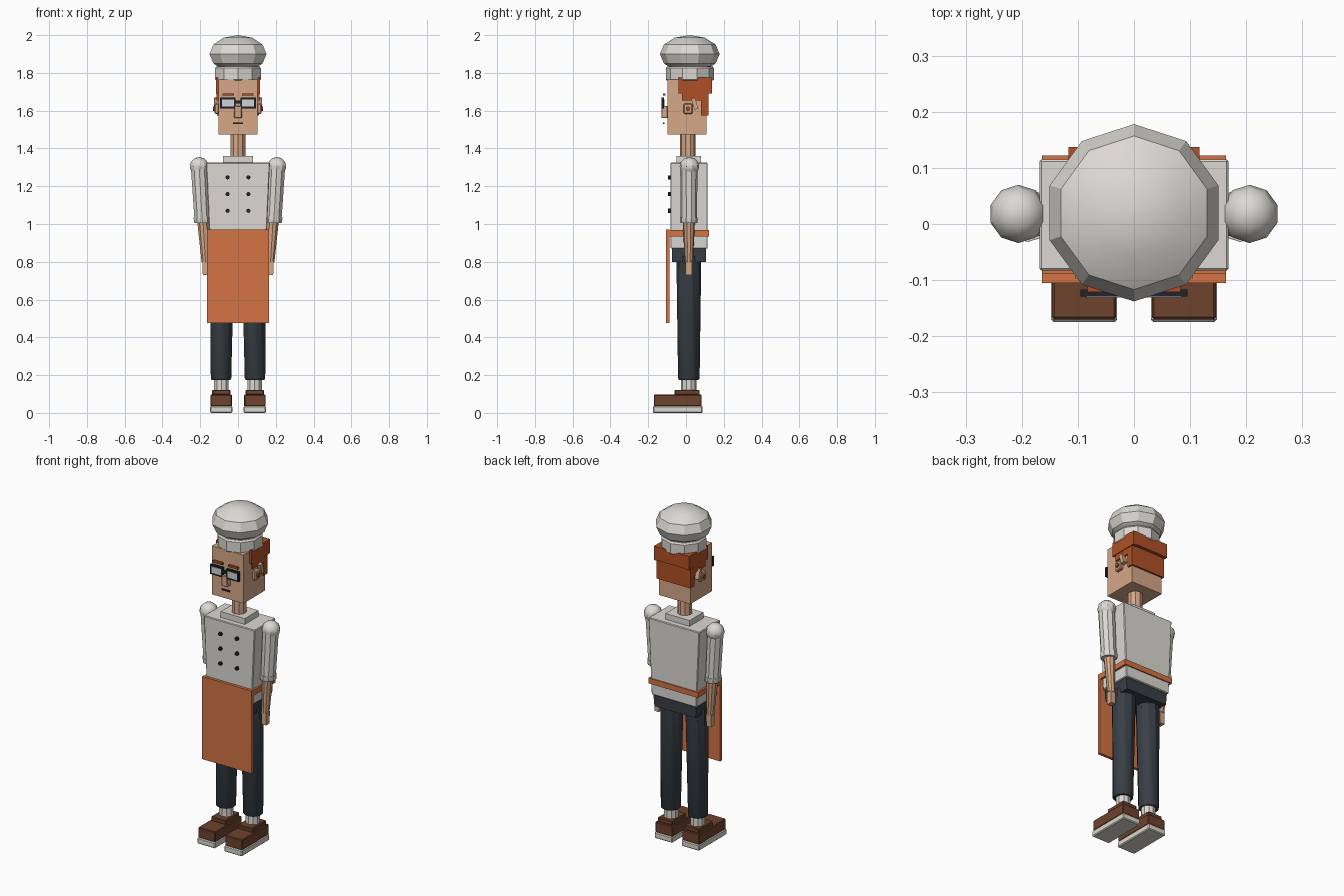
import bpy, bmesh, math
from mathutils import Vector

cube = bpy.data.objects.get("Cube")
if cube:
    bpy.data.objects.remove(cube, do_unlink=True)


def material(name, r, g, b):
    """Flat material from 0-255 display values, stored as linear."""
    lin = [((v / 255 + 0.055) / 1.055) ** 2.4 for v in (r, g, b)] + [1.0]
    m = bpy.data.materials.new(name)
    m.use_nodes = True
    m.diffuse_color = lin
    bsdf = next(n for n in m.node_tree.nodes if n.type == 'BSDF_PRINCIPLED')
    bsdf.inputs["Base Color"].default_value = lin
    return m


WHITE = material("off white cloth", 220, 217, 211)
SKIN = material("skin", 214, 168, 135)
HAIR = material("ginger hair", 176, 80, 38)
ORANGE = material("orange apron", 210, 116, 68)
NAVY = material("dark trousers", 56, 63, 70)
BROWN = material("brown leather", 110, 66, 45)
SOLE = material("pale sole", 218, 216, 206)
FRAME = material("black frame", 32, 36, 44)
LENS = material("pale lens", 205, 212, 216)
MOUTH = material("dark mouth", 80, 40, 32)


def finish(bm, name, mat, smooth=False):
    bmesh.ops.recalc_face_normals(bm, faces=bm.faces)
    mesh = bpy.data.meshes.new(name)
    bm.to_mesh(mesh)
    bm.free()
    mesh.materials.append(mat)
    obj = bpy.data.objects.new(name, mesh)
    bpy.context.collection.objects.link(obj)
    if smooth:
        bpy.ops.object.select_all(action='DESELECT')
        obj.select_set(True)
        bpy.context.view_layer.objects.active = obj
        bpy.ops.object.shade_smooth_by_angle(angle=math.radians(32))
    return obj


def box(name, x, y, z, mat, taper=1.0, bevel=0.0, tilt=0.0):
    """Box from (min, max) ranges; taper scales the bottom width."""
    bm = bmesh.new()
    bmesh.ops.create_cube(bm, size=1)
    size = Vector((abs(x[1] - x[0]), y[1] - y[0], z[1] - z[0]))
    for v in bm.verts:
        if v.co.z < 0:
            v.co.x *= taper
        v.co *= size
    obj = finish(bm, name, mat)
    obj.location = (sum(x) / 2, sum(y) / 2, sum(z) / 2)
    obj.rotation_euler.x = tilt
    if bevel:
        mod = obj.modifiers.new("soft edge", 'BEVEL')
        mod.width, mod.segments = bevel, 1
    return obj


def loft(name, rings, mat, n=10):
    """Skin through horizontal rings given as (x, y, z, radius)."""
    bm = bmesh.new()
    loops = []
    for x, y, z, r in rings:
        angles = [2 * math.pi * i / n for i in range(n)]
        loops.append([bm.verts.new((x + r * math.sin(a), y + r * math.cos(a), z))
                      for a in angles])
    for low, high in zip(loops, loops[1:]):
        for i in range(n):
            j = (i + 1) % n
            bm.faces.new((low[i], low[j], high[j], high[i]))
    bm.faces.new(loops[0][::-1])
    bm.faces.new(loops[-1])
    bmesh.ops.remove_doubles(bm, verts=bm.verts, dist=1e-5)
    return finish(bm, name, mat, True)


def ball(name, c, r, height, mat, rings=6):
    steps = [math.pi * (i / rings - 0.5) for i in range(rings + 1)]
    return loft(name, [(c[0], c[1], c[2] + height * math.sin(t),
                        max(r * math.cos(t), 1e-6)) for t in steps], mat)


def disc(name, c, r, depth, axis, mat):
    """Small disc facing along the given axis."""
    bm = bmesh.new()
    bmesh.ops.create_cone(bm, cap_ends=True, segments=10, radius1=r,
                          radius2=r, depth=depth)
    obj = finish(bm, name, mat)
    obj.location = c
    obj.rotation_euler = Vector(axis).to_track_quat('Z', 'Y').to_euler()
    return obj


CY = 0.015  # depth of the limb axis

# Torso, pelvis and neck
box("torso", (-.169, .169), (-.083, .115), (.87, 1.325), WHITE, .88, .004)
box("pelvis", (-.143, .143), (-.073, .105), (.80, .875), NAVY, .95)
box("collar", (-.08, .08), (-.05, .08), (1.32, 1.36), WHITE)
loft("neck", [(0, .01, 1.35, .041), (0, .01, 1.48, .041)], SKIN)

# Apron with its belt
box("apron", (-.164, .164), (-.105, -.088), (.475, .97), ORANGE)
box("apron_belt", (-.164, .164), (-.09, .122), (.935, .967), ORANGE)

# Head and face
box("head", (-.104, .104), (-.098, .108), (1.475, 1.765), SKIN)
box("nose", (-.019, .019), (-.13, -.096), (1.56, 1.625), SKIN, 1.1, .004)
box("mouth", (-.026, .026), (-.121, -.114), (1.53, 1.538), MOUTH)
box("glasses_bridge", (-.02, .02), (-.128, -.119), (1.638, 1.655), FRAME)

# Hair behind the hat
box("hair_back_upper", (-.117, .117), (.10, .137), (1.695, 1.775), HAIR)
box("hair_back_lower", (-.112, .112), (.08, .118), (1.575, 1.70), HAIR)

# Hat
loft("hat_band", [(0, .02, 1.76, .122), (0, .02, 1.765, .127),
                  (0, .02, 1.825, .127), (0, .02, 1.835, .12)], WHITE)
ball("hat_puff", (0, .02, 1.90), .158, .10, WHITE)

for side, s in (("left", 1), ("right", -1)):
    def sbox(name, x, y, z, mat, **kw):
        return box(side + "_" + name, sorted((s * x[0], s * x[1])), y, z, mat, **kw)

    def sloft(name, rings, mat):
        return loft(side + "_" + name, [(s * x, y, z, r) for x, y, z, r in rings], mat)

    # Eyebrow and glasses
    sbox("eyebrow", (.02, .083), (-.121, -.108), (1.68, 1.692), HAIR)
    sbox("glasses_frame", (.012, .095), (-.129, -.117), (1.612, 1.67), FRAME)
    sbox("glasses_lens", (.022, .085), (-.131, -.115), (1.622, 1.66), LENS)

    # Ear and side hair
    sbox("ear", (.10, .124), (-.012, .035), (1.583, 1.637), SKIN, bevel=.005)
    sbox("ear_rim", (.10, .128), (.035, .057), (1.607, 1.668), SKIN, tilt=.3)
    disc(side + "_ear_hollow", (s * .126, .011, 1.61), .012, .012, (s, 0, 0), HAIR)
    sbox("side_hair", (.09, .117), (-.04, .137), (1.692, 1.775), HAIR)
    sbox("sideburn", (.09, .113), (-.022, .085), (1.655, 1.70), HAIR)

    # Arm
    ball(side + "_shoulder", (s * .206, CY + .003, 1.305), .052, .05, WHITE)
    sloft("sleeve", [(.19, CY, 1.03, .043), (.206, CY, 1.305, .046)], WHITE)
    sloft("sleeve_cuff", [(.189, CY, 1.005, .044), (.189, CY, 1.012, .047),
                          (.19, CY, 1.035, .047)], WHITE)
    sloft("forearm", [(.172, CY, .80, .022), (.185, CY, 1.01, .032)], SKIN)
    sbox("hand", (.155, .189), (CY - .017, CY + .017), (.73, .805), SKIN, taper=.85)

    # Leg
    sloft("trouser_leg", [(.09, CY, .175, .052), (.09, CY, .183, .057),
                          (.083, CY, .83, .066)], NAVY)
    sloft("sock", [(.088, CY, .10, .041), (.088, CY, .20, .041)], WHITE)

    # Shoe
    sbox("shoe_sole", (.03, .148), (-.175, .088), (0, .036), SOLE, bevel=.005)
    sbox("shoe_upper", (.032, .146), (-.17, .083), (.034, .097), BROWN, bevel=.004)
    sbox("shoe_collar", (.041, .137), (-.06, .072), (.095, .122), BROWN, bevel=.004)

    # Jacket buttons
    for i in range(3):
        disc(f"{side}_button_{i + 1}", (s * .055, -.087, 1.07 + .0885 * i),
             .011, .016, (0, -1, 0), FRAME)
